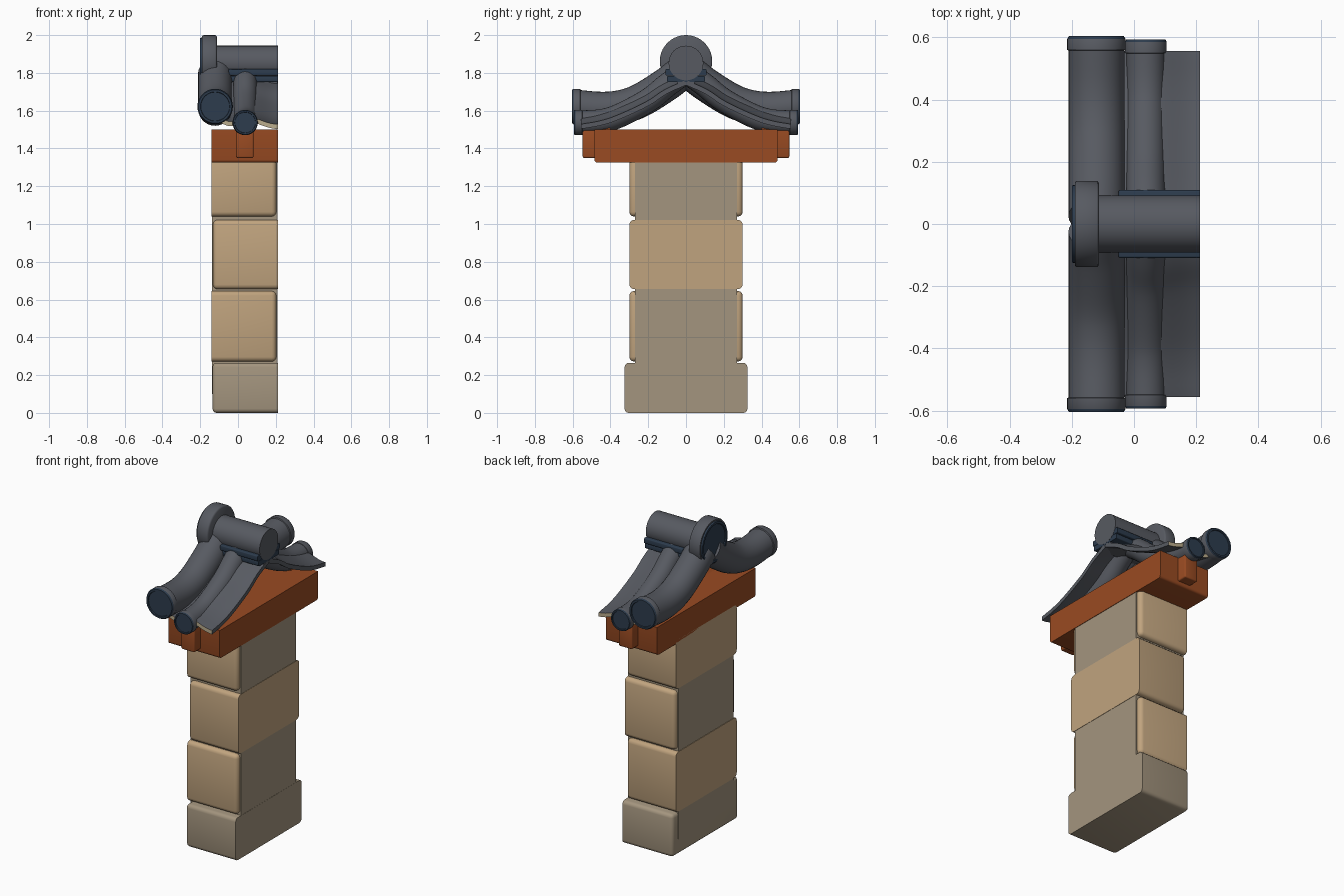
import bpy, bmesh, math
from mathutils import Vector

if "Cube" in bpy.data.objects:
    bpy.data.objects.remove(bpy.data.objects["Cube"])


def material(name, rgb):
    m = bpy.data.materials.new(name)
    m.diffuse_color = (*rgb, 1)
    m.use_nodes = True
    m.node_tree.nodes["Principled BSDF"].inputs["Base Color"].default_value = m.diffuse_color
    return m


TAN = material("tan_stone", (0.53, 0.37, 0.21))
GREY = material("grey_stone", (0.37, 0.30, 0.21))
WOOD = material("red_brown_wood", (0.32, 0.07, 0.016))
SLATE = material("slate_tile", (0.095, 0.102, 0.12))
NAVY = material("navy_tile", (0.026, 0.045, 0.075))
PALE = material("pale_mortar", (0.50, 0.42, 0.27))


def finish(name, bm, mats, smooth=True):
    bmesh.ops.recalc_face_normals(bm, faces=bm.faces)
    me = bpy.data.meshes.new(name)
    bm.to_mesh(me)
    bm.free()
    ob = bpy.data.objects.new(name, me)
    bpy.context.collection.objects.link(ob)
    for m in mats:
        me.materials.append(m)
    if smooth:
        bpy.ops.object.select_all(action='DESELECT')
        ob.select_set(True)
        bpy.context.view_layer.objects.active = ob
        bpy.ops.object.shade_smooth_by_angle(angle=math.radians(35))
    return ob


def block(name, lo, hi, mat, bevel=0.0, keep=lambda a, b: True):
    """Box between two corners; only edges accepted by keep are rounded."""
    bm = bmesh.new()
    bmesh.ops.create_cube(bm, size=1)
    for v in bm.verts:
        v.co = Vector([lo[i] if v.co[i] < 0 else hi[i] for i in range(3)])
    if bevel:
        edges = [e for e in bm.edges if keep(e.verts[0].co, e.verts[1].co)]
        bmesh.ops.bevel(bm, geom=edges, offset=bevel, segments=3,
                        profile=0.5, affect='EDGES')
    return finish(name, bm, [mat], bevel > 0)


def not_on_x(x):
    return lambda a, b: not (abs(a.x - x) < 1e-4 and abs(b.x - x) < 1e-4)


def smooth_path(pts, n=5):
    """Catmull-Rom samples through 2D points."""
    p = [Vector(q) for q in pts]
    p = [2 * p[0] - p[1]] + p + [2 * p[-1] - p[-2]]
    out = []
    for i in range(1, len(p) - 2):
        a, b, c, d = p[i - 1:i + 3]
        for k in range(n):
            t = k / n
            out.append(0.5 * (2 * b + (c - a) * t + (2 * a - 5 * b + 4 * c - d) * t * t
                              + (3 * b - a - 3 * c + d) * t ** 3))
    return out + [p[-2]]


def sweep(name, path, section, side, mats):
    """Sweep a closed (x, normal) section along a (y, z) path; outer end uses last material."""
    bm = bmesh.new()
    rings = []
    for i, p in enumerate(path):
        t = (path[min(i + 1, len(path) - 1)] - path[max(i - 1, 0)]).normalized()
        if i == len(path) - 1:
            t = Vector((1, 0))
        n = Vector((-t.y, t.x))
        rings.append([bm.verts.new((x, side * (p.x + n.x * h), p.y + n.y * h))
                      for x, h in section])
    m = len(section)
    for a, b in zip(rings, rings[1:]):
        for j in range(m):
            bm.faces.new((a[j], a[(j + 1) % m], b[(j + 1) % m], b[j]))
    bm.faces.new(rings[0])
    bm.faces.new(rings[-1]).material_index = len(mats) - 1
    return finish(name, bm, mats)


def lathe(name, profile, place, mats, slots, seg=32):
    """Turn (distance, radius) points round an axis; slots gives a material per band."""
    bm = bmesh.new()
    rings = []
    for d, r in profile:
        rings.append([bm.verts.new(place(d, r * math.cos(2 * math.pi * j / seg),
                                         r * math.sin(2 * math.pi * j / seg)))
                      for j in range(seg)])
    for k, (a, b) in enumerate(zip(rings, rings[1:])):
        for j in range(seg):
            f = bm.faces.new((a[j], a[(j + 1) % seg], b[(j + 1) % seg], b[j]))
            f.material_index = slots[k]
    bm.faces.new(rings[0]).material_index = slots[0]
    bm.faces.new(rings[-1]).material_index = slots[-1]
    return finish(name, bm, mats)


# Wall: core, footing and alternating stone courses
block("wall_core", (-0.137, -0.27, 0.1), (0.21, 0.27, 1.34), GREY)
block("footing", (-0.135, -0.325, 0.0), (0.211, 0.325, 0.265), GREY, 0.022, not_on_x(0.211))
block("lower_stone", (-0.14, -0.3, 0.272), (0.203, 0.3, 0.645), TAN, 0.024, not_on_x(-0.14))
block("middle_stone", (-0.132, -0.3, 0.655), (0.212, 0.3, 1.022), TAN, 0.024, not_on_x(0.212))
block("upper_stone", (-0.14, -0.3, 1.04), (0.203, 0.3, 1.345), TAN, 0.024, not_on_x(-0.14))

# Timber beam and the bracket running through it
block("beam", (-0.14, -0.485, 1.325), (0.213, 0.485, 1.5), WOOD, 0.015,
      lambda a, b: a.z < 1.4 and b.z < 1.4 and abs(a.y - b.y) < 1e-4)
block("bracket", (-0.01, -0.547, 1.35), (0.082, 0.547, 1.5), WOOD, 0.008)

# Roof paths from ridge to eave, as (y, z)
sheet_path = smooth_path([(0.0, 1.735), (0.1, 1.69), (0.2, 1.625), (0.35, 1.555),
                          (0.45, 1.522), (0.557, 1.503)])
big_path = smooth_path([(0.025, 1.80), (0.11, 1.735), (0.24, 1.655), (0.34, 1.62),
                        (0.45, 1.61), (0.595, 1.622)])
small_path = smooth_path([(0.01, 1.80), (0.1, 1.735), (0.2, 1.655), (0.35, 1.575),
                          (0.45, 1.545), (0.585, 1.537)])


def sag(x):
    """Height of the hollow tile across the roof."""
    if x > 0.037:
        return 0.02 + 0.02 * math.cos(math.pi * (x - 0.037) / 0.175)
    return 0.027 + 0.013 * math.cos(2 * math.pi * (x - 0.037) / 0.155)


xs = [-0.14 + 0.352 * i / 16 for i in range(17)]
sheet_section = [(x, sag(x)) for x in xs] + [(x, sag(x) + 0.025) for x in reversed(xs)]


def circle(cx, r, n=28):
    return [(cx + r * math.cos(2 * math.pi * i / n), r * math.sin(2 * math.pi * i / n))
            for i in range(n)]


for side, label in ((-1, "front"), (1, "back")):
    sweep(label + "_pan_tile", sheet_path, sheet_section, side, [SLATE, PALE])
    block(label + "_bracket_step", (-0.01, min(side * 0.4, side * 0.47), 1.49),
          (0.082, max(side * 0.4, side * 0.47), 1.518), WOOD)
    for size, path, cx, r in (("large", big_path, -0.121, 0.09),
                              ("small", small_path, 0.038, 0.063)):
        sweep(f"{label}_{size}_cover_tile", path, circle(cx, r), side, [SLATE])
        # Eave cap: slate rim with a recessed navy face
        ye, ze, rr = path[-1].x, path[-1].y, r + 0.004
        lathe(f"{label}_{size}_eave_cap",
              [(ye - 0.04, r - 0.01), (ye - 0.035, rr), (ye, rr), (ye + 0.009, rr * 0.94),
               (ye + 0.009, rr * 0.83), (ye + 0.003, rr * 0.81), (ye + 0.003, rr * 0.3)],
              lambda d, u, v: (cx + u, side * d, ze + v),
              [SLATE, NAVY], [0, 0, 1, 1, 1, 1])

# Ridge: stepped navy base, round cap and end disc
block("ridge_base_lower", (-0.05, -0.1, 1.752), (0.212, 0.1, 1.784), NAVY, 0.006, not_on_x(0.212))
block("ridge_base_upper", (-0.05, -0.109, 1.786), (0.212, 0.109, 1.82), NAVY, 0.006, not_on_x(0.212))
block("ridge_filling", (-0.13, -0.045, 1.735), (0.21, 0.045, 1.83), SLATE)
lathe("ridge_cap", [(-0.13, 0.092), (0.213, 0.092)],
      lambda d, u, v: (d, u, 1.852 + v), [SLATE], [0])
lathe("ridge_end_disc",
      [(-0.112, 0.13), (-0.116, 0.137), (-0.12, 0.139), (-0.182, 0.139), (-0.19, 0.135),
       (-0.19, 0.126), (-0.2, 0.124), (-0.2, 0.11), (-0.194, 0.107), (-0.194, 0.04)],
      lambda d, u, v: (d, u, 1.861 + v), [SLATE, NAVY], [0, 0, 0, 0, 0, 1, 1, 1, 1], 40)
